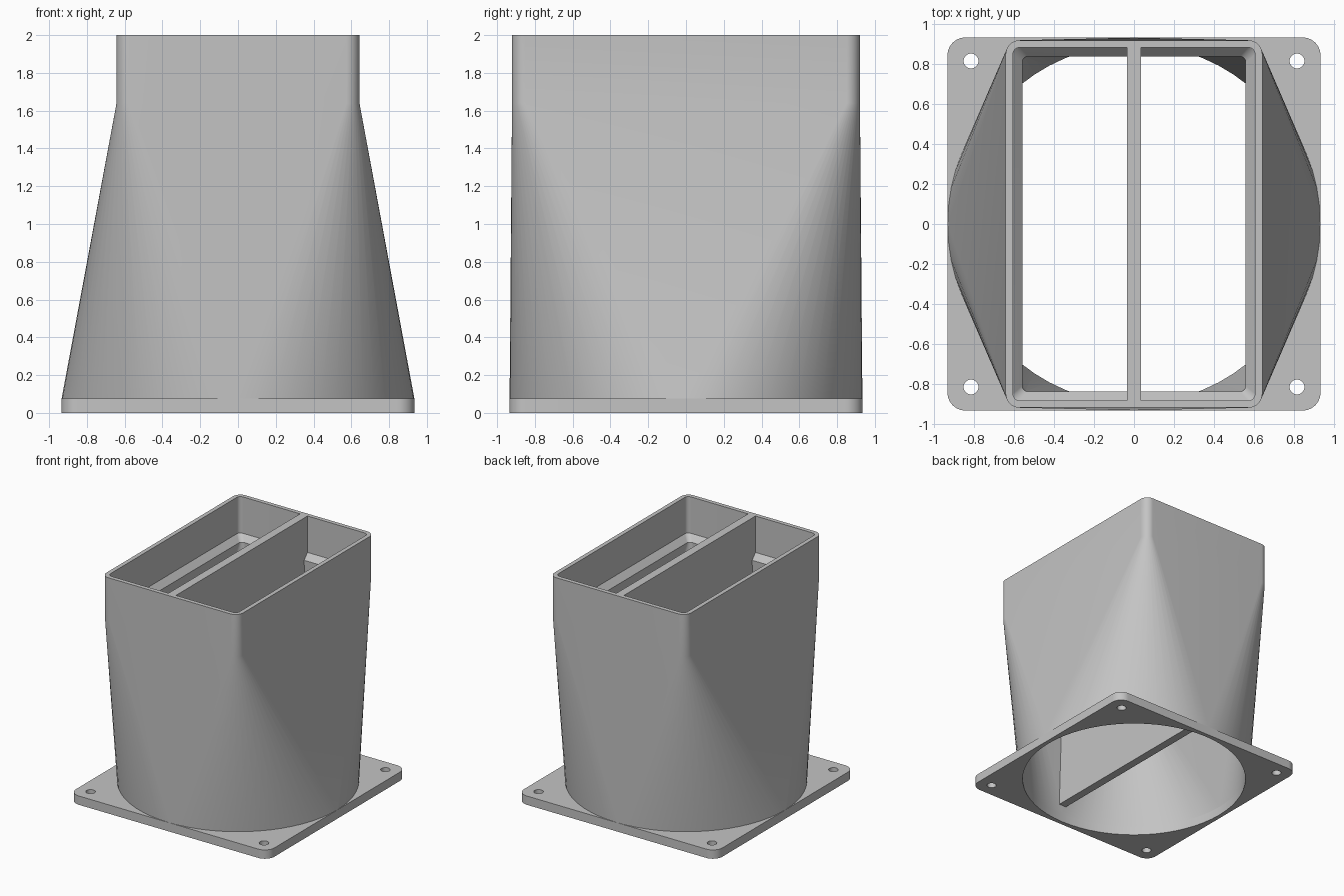
import bpy, bmesh
from math import sin, cos, pi, radians

cube = bpy.data.objects.get("Cube")
if cube:
    bpy.data.objects.remove(cube)

SEG = 16          # segments per quarter turn
FLANGE_H = 0.075
BORE = 0.9

grey = bpy.data.materials.new("light_grey")
grey.use_nodes = True
colour = (0.55, 0.55, 0.55, 1)
grey.diffuse_color = colour
grey.node_tree.nodes["Principled BSDF"].inputs["Base Color"].default_value = colour


def outline(hx, hy, r, cx=0, cy=0):
    """Rounded rectangle; a circle when hx == hy == r."""
    pts = []
    for q, (sx, sy) in enumerate([(1, 1), (-1, 1), (-1, -1), (1, -1)]):
        for i in range(SEG + 1):
            a = (q + i / SEG) * pi / 2
            pts.append((cx + sx * (hx - r) + r * cos(a),
                        cy + sy * (hy - r) + r * sin(a)))
    return pts


def circle(r, cx=0, cy=0):
    return outline(r, r, r, cx, cy)


def add_object(name, bm):
    bmesh.ops.remove_doubles(bm, verts=bm.verts, dist=1e-5)
    bmesh.ops.recalc_face_normals(bm, faces=bm.faces)
    mesh = bpy.data.meshes.new(name)
    bm.to_mesh(mesh)
    bm.free()
    mesh.materials.clear()
    mesh.materials.append(grey)
    obj = bpy.data.objects.new(name, mesh)
    bpy.context.collection.objects.link(obj)
    bpy.ops.object.select_all(action="DESELECT")
    obj.select_set(True)
    bpy.context.view_layer.objects.active = obj
    bpy.ops.object.shade_smooth_by_angle(angle=radians(25))
    return obj


# Mounting flange: rounded square plate with the bore and four screw holes
curve = bpy.data.curves.new("flange_outline", "CURVE")
curve.dimensions = "2D"
curve.fill_mode = "BOTH"
curve.extrude = FLANGE_H / 2
loops = [outline(0.935, 0.935, 0.09), circle(BORE)]
loops += [circle(0.037, sx * 0.817, sy * 0.817) for sx in (-1, 1) for sy in (-1, 1)]
for loop in loops:
    pts = [p for i, p in enumerate(loop)
           if abs(p[0] - loop[i - 1][0]) + abs(p[1] - loop[i - 1][1]) > 1e-5]
    spline = curve.splines.new("POLY")
    spline.points.add(len(pts) - 1)
    for point, (x, y) in zip(spline.points, pts):
        point.co = (x, y, 0, 1)
    spline.use_cyclic_u = True
helper = bpy.data.objects.new("flange_outline", curve)
bpy.context.collection.objects.link(helper)
bpy.context.view_layer.update()
filled = helper.evaluated_get(bpy.context.evaluated_depsgraph_get()).to_mesh()
bm = bmesh.new()
bm.from_mesh(filled)
bmesh.ops.translate(bm, verts=bm.verts, vec=(0, 0, FLANGE_H / 2))
bpy.data.objects.remove(helper)
add_object("mounting_flange", bm)

# Duct shell: round base lofted to a rectangular socket with a sloped inner ledge
sections = [
    (circle(BORE), FLANGE_H),
    (outline(0.56, 0.84, 0.03), 1.64),
    (outline(0.607, 0.885, 0.035), 1.69),
    (outline(0.607, 0.885, 0.035), 2),
    (outline(0.643, 0.921, 0.07), 2),
    (outline(0.643, 0.921, 0.07), 1.64),
    (circle(0.934), FLANGE_H),
]
bm = bmesh.new()
rings = [[bm.verts.new((x, y, z)) for x, y in pts] for pts, z in sections]
for a, b in zip(rings, rings[1:] + rings[:1]):
    for i in range(len(a)):
        bm.faces.new((a[i - 1], a[i], b[i], b[i - 1]))
add_object("duct_shell", bm)

# Central divider running the depth of the duct
bm = bmesh.new()
bmesh.ops.create_cube(bm, size=1)
bmesh.ops.scale(bm, verts=bm.verts, vec=(0.07, 1.8, 1.85))
bmesh.ops.translate(bm, verts=bm.verts, vec=(0, 0, 1.075))
add_object("center_divider", bm)
